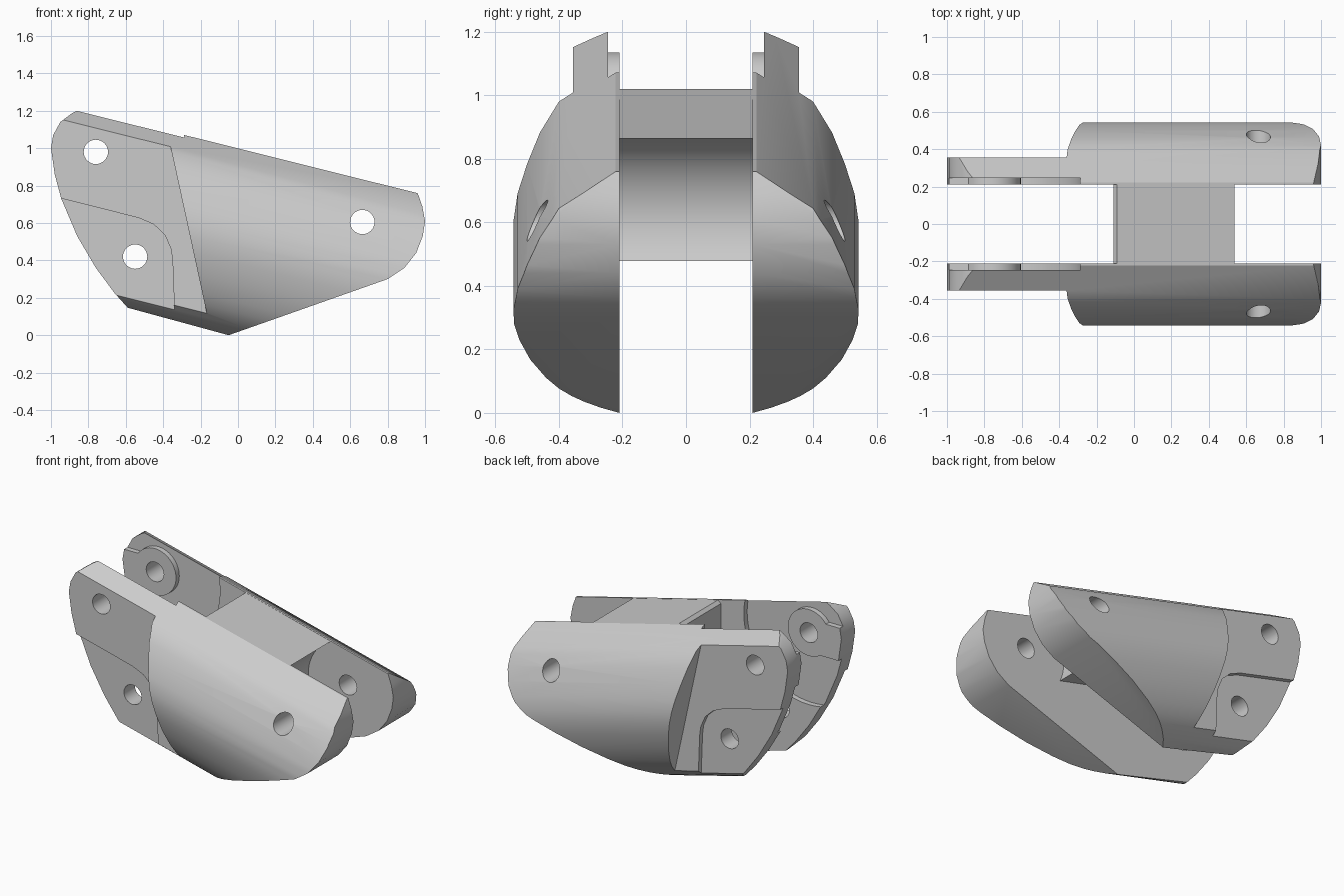
import bpy, bmesh, math
from mathutils import Matrix

if "Cube" in bpy.data.objects:
    bpy.data.objects.remove(bpy.data.objects["Cube"])

TILT = math.radians(14)
HALF_GAP = 0.21

grey = bpy.data.materials.new("light_grey")
grey.use_nodes = True
colour = (0.6, 0.6, 0.6, 1)
grey.diffuse_color = colour
grey.node_tree.nodes["Principled BSDF"].inputs["Base Color"].default_value = colour


def add_object(name, bm):
    bmesh.ops.recalc_face_normals(bm, faces=bm.faces)
    mesh = bpy.data.meshes.new(name)
    bm.to_mesh(mesh)
    bm.free()
    mesh.materials.append(grey)
    ob = bpy.data.objects.new(name, mesh)
    bpy.context.collection.objects.link(ob)
    return ob


def extrude(name, points, vector):
    bm = bmesh.new()
    face = bm.faces.new([bm.verts.new(p) for p in points])
    grown = bmesh.ops.extrude_face_region(bm, geom=[face])["geom"]
    verts = [g for g in grown if isinstance(g, bmesh.types.BMVert)]
    bmesh.ops.translate(bm, verts=verts, vec=vector)
    return add_object(name, bm)


def side_prism(name, points, y0, y1):
    return extrude(name, [(x, y0, z) for x, z in points], (0, y1 - y0, 0))


def circle(x, z, r, n=48):
    return [(x + r * math.cos(i * math.tau / n), z + r * math.sin(i * math.tau / n))
            for i in range(n)]


def activate(ob):
    bpy.ops.object.select_all(action="DESELECT")
    ob.select_set(True)
    bpy.context.view_layer.objects.active = ob


def combine(ob, tool, operation):
    tool.hide_render = True
    mod = ob.modifiers.new(operation, "BOOLEAN")
    mod.object, mod.operation, mod.solver = tool, operation, "EXACT"
    activate(ob)
    bpy.ops.object.modifier_apply(modifier=mod.name)
    bpy.data.objects.remove(tool)


# Side silhouette of one cheek
outline = [(-0.83, 1.215), (0.957, 0.77), (0.985, 0.69), (1.0, 0.61), (0.988, 0.53),
           (0.953, 0.44), (0.89, 0.36), (0.80, 0.30), (-0.05, 0.0), (-0.59, 0.147),
           (-0.66, 0.225), (-0.76, 0.36), (-0.86, 0.53), (-0.945, 0.73), (-0.98, 0.86),
           (-1.0, 1.0), (-0.988, 1.07), (-0.95, 1.14), (-0.89, 1.185)]
cheek = side_prism("left_cheek", outline, HALF_GAP, 0.7)

# Rounded shell cross-section, swept along the tilted axis
section = [(0.1, -0.07), (0.21, -0.012), (0.27, 0.016), (0.32, 0.046), (0.36, 0.076),
           (0.40, 0.115), (0.44, 0.17), (0.49, 0.265), (0.525, 0.37), (0.541, 0.45),
           (0.543, 0.52), (0.53, 0.60), (0.50, 0.685), (0.46, 0.775), (0.40, 0.865),
           (0.222, 0.969), (0.1, 0.969)]
shell = extrude("shell", [(-2, y, v) for y, v in section], (4, 0, 0))
shell.data.transform(Matrix.Rotation(TILT, 4, "Y"))
combine(cheek, shell, "INTERSECT")

# Flat outer face of the rear arm and its lower pad recess
arm_cut = [(-1.3, 1.4), (-0.446, 1.4), (-0.098, -0.2), (-1.3, -0.2)]
combine(cheek, side_prism("arm_cut", arm_cut, 0.356, 1), "DIFFERENCE")
pad_cut = [(-1.2, 0.795), (-0.53, 0.627), (-0.45, 0.592), (-0.39, 0.535), (-0.358, 0.46),
           (-0.35, 0.40), (-0.335, 0.0), (-1.2, 0.0)]
combine(cheek, side_prism("pad_cut", pad_cut, 0.325, 0.5), "DIFFERENCE")

# Inner clearance around the rear pivot, leaving a raised boss and its stem
clearance = side_prism("clearance", circle(-0.76, 0.98, 0.48, 64), 0.1, 0.245)
stem = [(-1.4, 0.85), (-0.76, 0.85), (-0.76, 1.07), (-1.4, 1.07)]
combine(clearance, side_prism("boss", circle(-0.76, 0.98, 0.155), 0, 0.4), "DIFFERENCE")
combine(clearance, side_prism("stem", stem, 0, 0.4), "DIFFERENCE")
combine(cheek, clearance, "DIFFERENCE")

# Pin holes
for x, z in [(-0.76, 0.98), (-0.55, 0.42), (0.665, 0.605)]:
    combine(cheek, side_prism("pin", circle(x, z, 0.065, 32), 0, 1), "DIFFERENCE")

# Opposite cheek
bm = bmesh.new()
bm.from_mesh(cheek.data)
bmesh.ops.scale(bm, vec=(1, -1, 1), verts=bm.verts)
right_cheek = add_object("right_cheek", bm)

# Bridge between the cheeks with a concave front around the front pivot
arc = []
for i in range(17):
    a = math.radians(115 + i * 5.65)
    arc.append((0.66 + 0.288 * math.cos(a), 0.602 + 0.288 * math.sin(a)))
bridge = side_prism("bridge", [(-0.09, 1.02)] + arc + [(-0.11, 0.60), (-0.11, 1.0)],
                    -HALF_GAP, HALF_GAP)

for ob in (cheek, right_cheek, bridge):
    activate(ob)
    bpy.ops.object.shade_smooth_by_angle(angle=math.radians(30))
